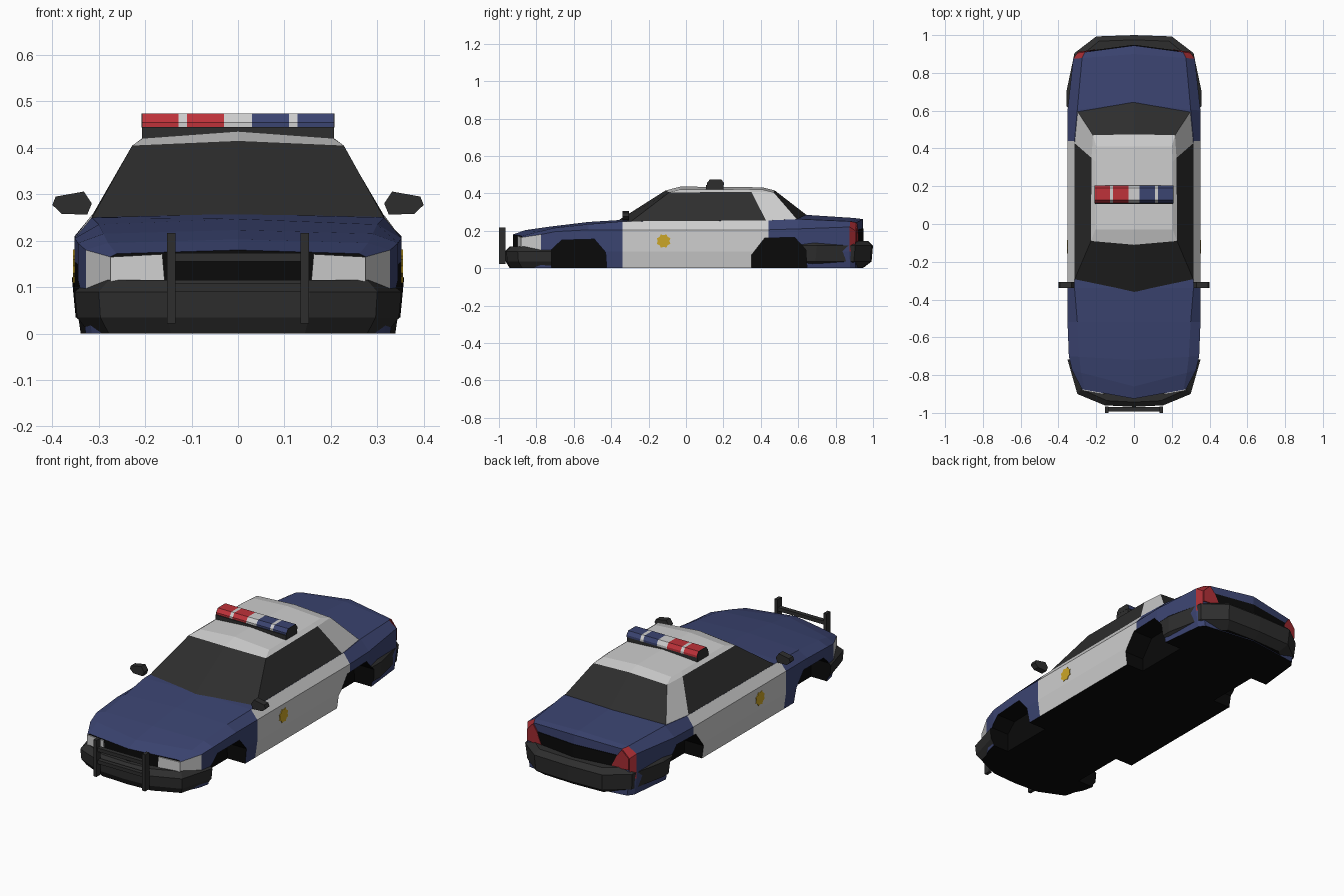
import bpy, bmesh, math
from mathutils import Vector

if "Cube" in bpy.data.objects:
    bpy.data.objects.remove(bpy.data.objects["Cube"])

COLOURS = [("blue_paint", (0.044, 0.058, 0.165)), ("white_paint", (0.62, 0.62, 0.62)),
           ("dark_grey", (0.027, 0.027, 0.027)), ("black", (0.003, 0.003, 0.003)),
           ("red_lamp", (0.52, 0.032, 0.042)), ("gold", (0.6, 0.38, 0.02)),
           ("tail_red", (0.37, 0.025, 0.032))]
BLUE, WHITE, GREY, BLACK, RED, GOLD, TAIL = range(7)
MATS = []
for name, rgb in COLOURS:
    m = bpy.data.materials.new(name)
    m.diffuse_color = (*rgb, 1)
    m.use_nodes = True
    m.node_tree.nodes["Principled BSDF"].inputs["Base Color"].default_value = m.diffuse_color
    MATS.append(m)


def finish(name, bm):
    bmesh.ops.recalc_face_normals(bm, faces=bm.faces)
    me = bpy.data.meshes.new(name)
    bm.to_mesh(me)
    bm.free()
    for m in MATS:
        me.materials.append(m)
    ob = bpy.data.objects.new(name, me)
    bpy.context.collection.objects.link(ob)
    return ob


def loft(name, rings, colour, cap_a, cap_b):
    """Skin half rings (first and last point on x = 0), mirrored across x."""
    bm = bmesh.new()
    n = len(rings[0])
    full = []
    for r in rings:
        pts = list(r) + [(-x, y, z) for x, y, z in r[-2:0:-1]]
        full.append([bm.verts.new(p) for p in pts])
    k = len(full[0])
    for s in range(len(full) - 1):
        for j in range(k):
            a, b = full[s], full[s + 1]
            f = bm.faces.new((a[j], a[(j + 1) % k], b[(j + 1) % k], b[j]))
            f.material_index = colour(s, min(j, k - 1 - j))
    for ring, mat in ((full[0], cap_a), (full[-1], cap_b)):
        for half in (ring[:n], ring[n - 1:] + ring[:1]):
            bm.faces.new(half).material_index = mat
    return finish(name, bm)


def prism(bm, pts, vec, mat, mirror=False):
    for sx in ((1, -1) if mirror else (1,)):
        lo = [bm.verts.new((sx * p[0], p[1], p[2])) for p in pts]
        hi = [bm.verts.new((sx * (p[0] + vec[0]), p[1] + vec[1], p[2] + vec[2])) for p in pts]
        faces = [bm.faces.new(lo), bm.faces.new(hi)]
        for i in range(len(pts)):
            j = (i + 1) % len(pts)
            faces.append(bm.faces.new((lo[i], lo[j], hi[j], hi[i])))
        for f in faces:
            f.material_index = mat


def part(name, pts, vec, mat, mirror=False):
    bm = bmesh.new()
    prism(bm, pts, vec, mat, mirror)
    return finish(name, bm)


def box(bm, x0, x1, y0, y1, z0, z1, mat, mirror=False):
    prism(bm, [(x0, y0, z0), (x1, y0, z0), (x1, y1, z0), (x0, y1, z0)], (0, 0, z1 - z0), mat, mirror)


# Lower body: y centre, y side, width, belt z, shoulder x, shoulder z, centre z
STATIONS = [(-.925, -.875, .275, .165, .262, .172, .18), (-.86, -.775, .328, .18, .28, .195, .203),
            (-.72, -.70, .345, .195, .29, .215, .223), (-.52, -.52, .352, .205, .30, .235, .247),
            (-.34, -.34, .352, .205, .315, .25, .258), (.44, .44, .352, .205, .315, .255, .275),
            (.64, .60, .352, .21, .30, .262, .285), (.90, .875, .322, .22, .275, .25, .268),
            (.945, .905, .30, .20, .26, .243, .262)]


def body_ring(yc, ys, w, zb, ws, zs, zc):
    pts = [(0, 0), (w - .013, 0), (w, .09), (w, zb), (ws, zs), (0, zc)]
    return [(x, yc + (ys - yc) * x / w, z) for x, z in pts]


def body_colour(s, c):
    if c == 0:
        return BLACK
    if c == 4:
        return BLUE
    if s == 4:
        return WHITE                       # doors
    if s == 0 and c == 2:
        return WHITE                       # headlight sides
    if s == 7 and c in (2, 3):
        return TAIL                        # tail light sides
    return BLUE


body = loft("body", [body_ring(*s) for s in STATIONS], body_colour, BLACK, BLUE)

# Cabin: glass, rear pillars and roof
base = [(0, -.37, .25), (.317, -.30, .245), (.317, .43, .25), (.302, .60, .255), (0, .65, .28)]
eave = [(0, -.11, .415), (.228, -.09, .405), (.225, .35, .407), (.217, .47, .405), (0, .475, .415)]
roof = [(0, -.03, .436), (.205, -.03, .421), (.205, .33, .422), (.20, .41, .42), (0, .41, .432)]
loft("cabin", [base, eave, roof],
     lambda s, c: WHITE if s == 1 or c == 2 else GREY, BLACK, WHITE)


# Bumpers: plan outline stacked in levels of (z, inset)
def bumper(name, plan, levels):
    s = 1 if plan[0][1] > 0 else -1
    rings = [[(x * (1 - i / .35), y - s * i, z) for x, y in plan] for z, i in levels]
    return loft(name, rings, lambda s, c: GREY, BLACK, GREY)


front = bumper("front_bumper", [(0, -.968), (.155, -.96), (.30, -.90), (.357, -.70), (0, -.70)],
               [(0, .025), (.035, .004), (.09, 0), (.115, .025)])
rear = bumper("rear_bumper", [(0, 1.0), (.20, .993), (.315, .905), (.358, .70), (.355, .56), (0, .56)],
              [(.003, .05), (.035, .008), (.12, 0), (.145, .025)])

# Wheel arches cut from body and bumpers
bm = bmesh.new()
for arch in ([(-.718, -.05), (-.718, .10), (-.665, .15), (-.49, .155), (-.43, .085), (-.42, -.05)],
             [(.35, -.05), (.35, .07), (.42, .16), (.58, .165), (.64, .10), (.65, -.05)]):
    prism(bm, [(.235, y, z) for y, z in arch], (.3, 0, 0), BLACK, True)
cutter = finish("arch_cutter", bm)
cutter.hide_render = True
for ob in (body, front, rear):
    mod = ob.modifiers.new("arches", 'BOOLEAN')
    mod.operation = 'DIFFERENCE'
    mod.solver = 'EXACT'
    mod.object = cutter
    bpy.context.view_layer.objects.active = ob
    bpy.ops.object.modifier_apply(modifier=mod.name)
bpy.data.objects.remove(cutter)


# Lamps and dark panel laid on the slanted nose and tail
def nose(x, z):
    return (x, -.925 + .05 * x / .275, z)


def tail(x, z):
    return (x, .945 - .04 * x / .30, z)


part("headlights", [nose(.158, .112), nose(.275, .112), nose(.275, .165), nose(.163, .171)],
     (0, -.006, 0), WHITE, True)
part("tail_lights", [tail(.205, .14), tail(.30, .14), tail(.30, .20), tail(.262, .24), tail(.235, .205)],
     (0, .006, 0), TAIL, True)
part("rear_panel", [tail(0, .14), tail(.205, .14), tail(.235, .205), tail(0, .212)],
     (0, .004, 0), BLACK, True)

# Door badges
star = [(.348, -.12 + r * math.cos(a), .145 + r * math.sin(a))
        for i in range(16) for a, r in [(i * math.pi / 8, .039 if i % 2 else .031)]]
part("door_badge", star, (.007, 0, 0), GOLD, True)

# Side mirrors
part("side_mirrors", [(.40, -.34, .277), (.393, -.34, .295), (.332, -.34, .306), (.315, -.34, .28),
                      (.325, -.34, .256), (.38, -.34, .258)], (0, .034, 0), GREY, True)

# Push bar
bm = bmesh.new()
box(bm, .135, .153, -1.0, -.965, .022, .217, GREY, True)
for z in (.09, .155):
    box(bm, -.14, .14, -.992, -.968, z, z + .019, GREY)
finish("push_bar", bm)

# Light bar: base, coloured lamp segments and end caps
bm = bmesh.new()
box(bm, -.207, .207, .107, .20, .42, .445, GREY)
prof = [(.112, .444), (.203, .444), (.203, .455), (.19, .474), (.127, .474), (.112, .455)]
edges = [-.206, -.128, -.11, -.03, .03, .11, .128, .206]
for x0, x1, mat in zip(edges, edges[1:], (RED, WHITE, RED, WHITE, BLUE, WHITE, BLUE)):
    prism(bm, [(x0, y, z) for y, z in prof], (x1 - x0, 0, 0), mat)
prism(bm, [(.206, y, z) for y, z in prof], (.002, 0, 0), GREY, True)
finish("light_bar", bm)
